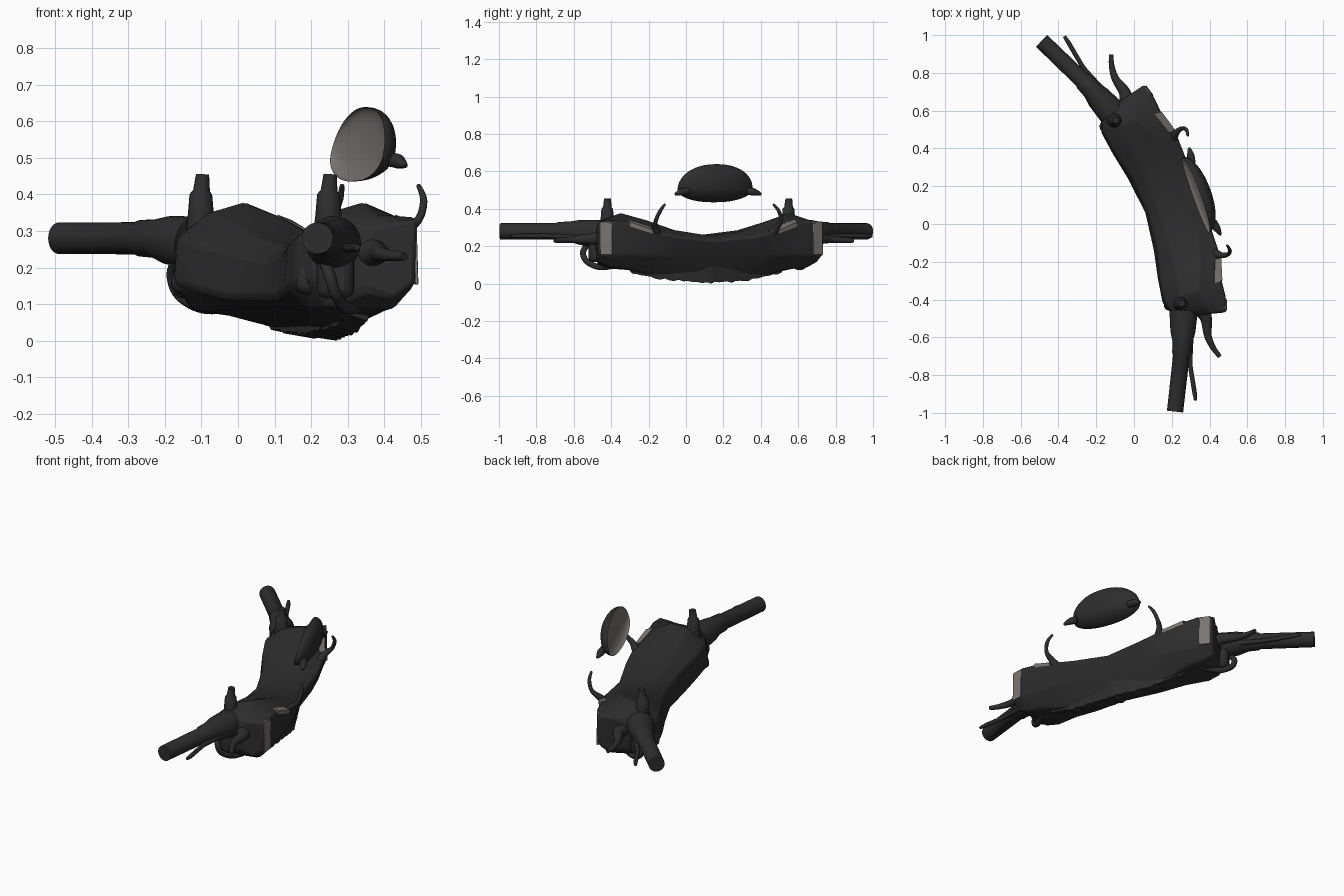
import bpy, bmesh, math, random
from mathutils import Matrix, Vector

if "Cube" in bpy.data.objects:
    bpy.data.objects.remove(bpy.data.objects["Cube"])
random.seed(3)

# the bar is symmetric in its own frame (x forward, y sideways), then turned about z
FRAME = Matrix.Rotation(math.radians(19.8), 4, 'Z') @ Matrix.Translation((0, 0.035, 0))


def material(name, col):
    m = bpy.data.materials.new(name)
    m.diffuse_color = (*col, 1)
    m.use_nodes = True
    m.node_tree.nodes["Principled BSDF"].inputs["Base Color"].default_value = m.diffuse_color
    return m


BLACK = material("black_plastic", (0.026, 0.026, 0.026))
GREY = material("warm_grey", (0.19, 0.175, 0.165))


def finish(name, bm, mat, bevel=0, angle=40, recalc=True):
    if recalc:
        bmesh.ops.recalc_face_normals(bm, faces=bm.faces)
    bm.transform(FRAME)
    me = bpy.data.meshes.new(name)
    bm.to_mesh(me)
    bm.free()
    ob = bpy.data.objects.new(name, me)
    bpy.context.collection.objects.link(ob)
    me.materials.append(mat)
    if bevel:
        b = ob.modifiers.new("bevel", 'BEVEL')
        b.width, b.segments, b.angle_limit = bevel, 2, math.radians(25)
    bpy.ops.object.select_all(action='DESELECT')
    ob.select_set(True)
    bpy.context.view_layer.objects.active = ob
    bpy.ops.object.shade_smooth_by_angle(angle=math.radians(angle))
    return ob


def loft(rings, cap=True):
    bm = bmesh.new()
    vs = [[bm.verts.new(p) for p in r] for r in rings]
    n = len(vs[0])
    for a, b in zip(vs, vs[1:]):
        for i in range(n):
            bm.faces.new((a[i], a[(i + 1) % n], b[(i + 1) % n], b[i]))
    if cap:
        bm.faces.new(vs[0])
        bm.faces.new(vs[-1])
    return bm


def tube(name, pts, radii, s=1, mat=BLACK, smooth=6, n=16):
    """Round bar along points; s mirrors it sideways, smooth rounds the path."""
    P = [Vector((p[0], p[1] * s, p[2])) for p in pts]
    path, rad = [], []
    for i in range(len(P) - 1):
        p0, p1, p2 = P[max(i - 1, 0)], P[i], P[i + 1]
        p3 = P[min(i + 2, len(P) - 1)]
        for k in range(smooth):
            t = k / smooth
            path.append(0.5 * (2 * p1 + (p2 - p0) * t + (2 * p0 - 5 * p1 + 4 * p2 - p3) * t * t
                               + (3 * p1 - p0 - 3 * p2 + p3) * t ** 3))
            rad.append(radii[i] * (1 - t) + radii[i + 1] * t)
    path.append(P[-1])
    rad.append(radii[-1])
    rings = []
    for i, (p, r) in enumerate(zip(path, rad)):
        d = (path[min(i + 1, len(path) - 1)] - path[max(i - 1, 0)]).normalized()
        ref = Vector((0, 0, 1)) if abs(d.z) < 0.95 else Vector((1, 0, 0))
        if i == 0:
            u = d.cross(ref).normalized()
        else:
            u = (u - d * u.dot(d)).normalized()
        v = d.cross(u)
        rings.append([p + u * r * math.cos(2 * math.pi * k / n)
                      + v * r * math.sin(2 * math.pi * k / n) for k in range(n)])
    return finish(name, loft(rings), mat)


def box(name, c, size, s=1, mat=BLACK, rot=(0, 0, 0), bevel=0.015):
    bm = bmesh.new()
    bmesh.ops.create_cube(bm, size=1)
    R = Matrix.Rotation(rot[2] * s, 4, 'Z') @ Matrix.Rotation(rot[1], 4, 'Y') @ Matrix.Rotation(rot[0] * s, 4, 'X')
    bm.transform(Matrix.Translation((c[0], c[1] * s, c[2])) @ R @ Matrix.Diagonal((*size, 1)))
    return finish(name, bm, mat, bevel)


# handlebar cover: cross-sections (x, z) from the middle outwards, mirrored
SECTIONS = [
    (0.00, [(.075, .12), (.09, .22), (.15, .262), (.30, .255), (.36, .235), (.33, .14), (.27, .02), (.15, .05)]),
    (0.20, [(.05, .12), (.07, .24), (.14, .285), (.30, .285), (.38, .25), (.34, .14), (.25, .025), (.13, .05)]),
    (0.35, [(.02, .14), (.03, .26), (.12, .325), (.26, .34), (.375, .28), (.34, .15), (.25, .05), (.10, .07)]),
    (0.48, [(.00, .16), (.01, .28), (.10, .35), (.20, .38), (.335, .325), (.33, .155), (.27, .08), (.06, .08)]),
    (0.56, [(.03, .17), (.03, .27), (.10, .335), (.20, .345), (.327, .337), (.322, .15), (.26, .085), (.07, .09)])]
END = [(.15, .22), (.15, .26), (.18, .30), (.23, .32), (.302, .332), (.297, .155), (.24, .115), (.17, .14)]
rings = [[(x, -y, z) for x, z in p] for y, p in reversed(SECTIONS[1:])]
rings += [[(x, y, z) for x, z in p] for y, p in SECTIONS]
# the ends slant: the rear stops short of the front corner
tip = [(x, .64 - .25 * (.30 - x), z) for x, z in END]
rings = [[(x, -y, z) for x, y, z in tip]] + rings + [tip]
finish("handlebar_cover", loft(rings), BLACK, bevel=0.012)

# ragged under tray
tray = []
for i in range(35):
    y = -0.425 + i * 0.025
    lo = 0.0 if i == 17 else 0.28 * y * y + random.uniform(0, 0.012)
    front = .31 - .15 * abs(y)
    tray.append([(.20, y, .12), (front, y, .12), (front - .01, y, lo), (.19, y, lo + .015)])
finish("under_tray", loft(tray), BLACK, angle=30)

# paired parts
for s, side in ((1, "left"), (-1, "right")):
    # grip with its collar and switch housing
    tube("grip_" + side,
         [(-.132, 1.043, .28), (.0, .775, .28), (.005, .765, .28), (.03, .71, .279), (.05, .66, .275), (.09, .56, .265)],
         [.043, .044, .05, .053, .066, .075], s, smooth=1, n=28)
    box("switch_housing_" + side, (.10, .55, .20), (.10, .14, .17), s, rot=(0, 0, .4), bevel=.025)
    box("switch_lump_" + side, (.045, .49, .17), (.07, .09, .09), s, rot=(0, .3, .3), bevel=.025)
    # mirror post
    tube("mirror_post_" + side,
         [(.09, .515, .27), (.09, .515, .34), (.09, .515, .40), (.092, .515, .41), (.095, .515, .455)],
         [.045, .036, .031, .023, .018], s, smooth=1)
    # control levers
    tube("brake_lever_" + side,
         [(.11, .62, .25), (.065, .74, .252), (.03, .83, .255), (.015, .90, .255), (.0, .98, .255), (-.01, 1.025, .255)],
         [.022, .013, .012, .012, .012, .008], s, n=12)
    tube("lever_horn_" + side,
         [(.17, .54, .24), (.19, .63, .24), (.168, .72, .237), (.172, .79, .233), (.19, .85, .23)],
         [.055, .032, .02, .015, .011], s, n=12)
    # cable loop below
    tube("cable_loop_" + side,
         [(.05, .58, .23), (.05, .635, .18), (.07, .63, .125), (.12, .58, .09), (.18, .52, .095), (.22, .46, .12)],
         [.016] * 6, s, n=12)
    # curved hook on the front edge
    tube("front_hook_" + side,
         [(.345, .32, .26), (.375, .345, .30), (.412, .355, .335), (.43, .339, .385), (.426, .308, .425)],
         [.028, .017, .011, .01, .006], s, n=12)
    # grey end panel and grey strip along the front edge
    box("end_panel_" + side, (.312, .600, .243), (.009, .064, .178), s, GREY, rot=(0, -.03, .3), bevel=.002)
    strip = [[(x, y * s, z) for x, z in p] for y, p in (
        (.36, [(.338, .307), (.374, .287), (.373, .268), (.335, .29)]),
        (.475, [(.298, .345), (.339, .330), (.339, .306), (.30, .325)]))]
    finish("edge_strip_" + side, loft(strip), GREY)


# headlamp shell: rounded outline shrinking towards the front, open at the back
def lamp(name, depth, scale, mat, flip):
    rings = []
    for j in range(11):
        a = j / 10 * math.pi / 2 * 0.98
        k = math.cos(a) * scale
        ring = []
        for i in range(48):
            t = 2 * math.pi * i / 48
            c, d = math.cos(t), math.sin(t)
            y = .212 * math.copysign(abs(c) ** .9, c) * k
            z = (.132 if d > 0 else .072) * d * k
            ring.append((.358 + .2 * z + depth * math.sin(a), y, .507 + z))
        rings.append(ring)
    bm = loft(rings, cap=False)
    bm.verts.ensure_lookup_table()
    bm.faces.new(bm.verts[-48:])
    bmesh.ops.recalc_face_normals(bm, faces=bm.faces)
    if flip:
        bmesh.ops.reverse_faces(bm, faces=bm.faces)
    finish(name, bm, mat, recalc=False)


lamp("headlamp_shell", .08, 1.0, BLACK, False)
lamp("headlamp_inside", .035, .99, GREY, True)
for s, side in ((1, "left"), (-1, "right")):
    tube("headlamp_lug_" + side, [(.398, .165, .495), (.405, .205, .49), (.412, .245, .478)],
         [.02, .02, .006], s, smooth=4)
